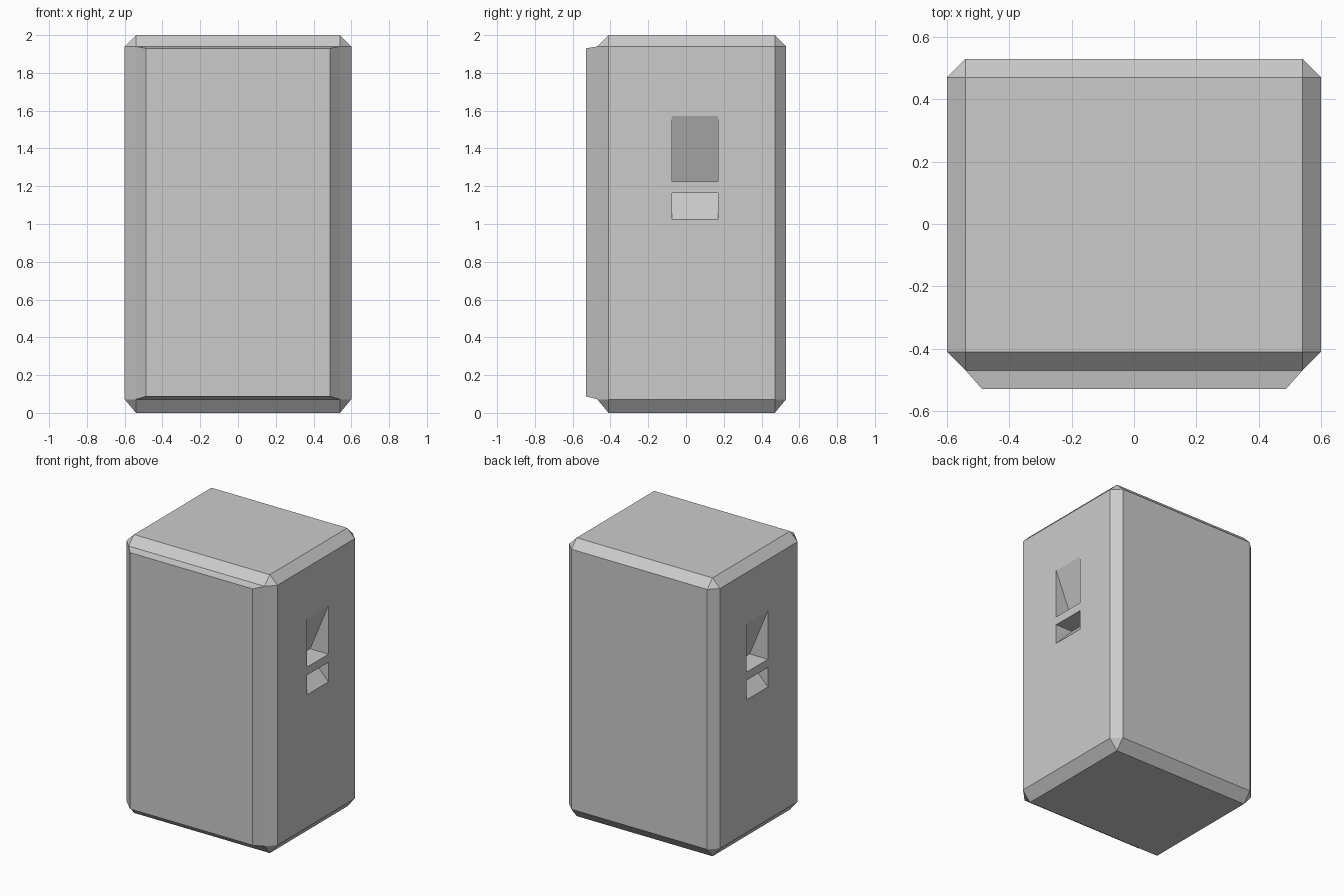
import bpy, bmesh

if "Cube" in bpy.data.objects:
    bpy.data.objects.remove(bpy.data.objects["Cube"])


def add_object(name, bm):
    bmesh.ops.recalc_face_normals(bm, faces=bm.faces[:])
    mesh = bpy.data.meshes.new(name)
    bm.to_mesh(mesh)
    bm.free()
    obj = bpy.data.objects.new(name, mesh)
    bpy.context.collection.objects.link(obj)
    return obj


def add_prism(bm, profile, y0, y1):
    """Extrude an x-z profile along y."""
    face = bm.faces.new([bm.verts.new((x, y0, z)) for x, z in profile])
    new = bmesh.ops.extrude_face_region(bm, geom=[face])["geom"]
    for v in new:
        if isinstance(v, bmesh.types.BMVert):
            v.co.y = y1


# Crate body: box with single-segment chamfers
bm = bmesh.new()
bmesh.ops.create_cube(bm, size=1)
for v in bm.verts:
    v.co = (v.co.x * 1.2, v.co.y + 0.03, (v.co.z + 0.5) * 2)
bmesh.ops.bevel(bm, geom=bm.edges[:], offset=0.06, segments=1,
                profile=0.5, affect='EDGES')
for v in bm.verts:
    if 0.03 < v.co.z < 0.2:      # bottom chamfer is slightly taller
        v.co.z = 0.072

# Raised front panel, tapered outwards
front = min(bm.faces, key=lambda f: f.calc_center_median().y)
raised = bmesh.ops.extrude_discrete_faces(bm, faces=[front])["faces"][0]
for v in raised.verts:
    v.co.x = 0.487 if v.co.x > 0 else -0.487
    v.co.y = -0.53
    v.co.z = 1.93 if v.co.z > 1 else 0.088
bmesh.ops.remove_doubles(bm, verts=bm.verts[:], dist=0.0001)
body = add_object("crate_body", bm)

# Wedge-shaped hand grips above and below a bar, on both sides
upper = [(0.455, 1.224), (0.63, 1.224), (0.63, 1.572), (0.6, 1.572)]
lower = [(0.465, 1.165), (0.63, 1.165), (0.63, 1.025), (0.6, 1.025)]
bm = bmesh.new()
for side in (1, -1):
    for profile in (upper, lower):
        add_prism(bm, [(side * x, z) for x, z in profile], -0.073, 0.17)
cutter = add_object("hand_grip_cutter", bm)
cutter.hide_render = True
cutter.hide_viewport = True

cut = body.modifiers.new("hand_grips", 'BOOLEAN')
cut.operation = 'DIFFERENCE'
cut.solver = 'EXACT'
cut.object = cutter
